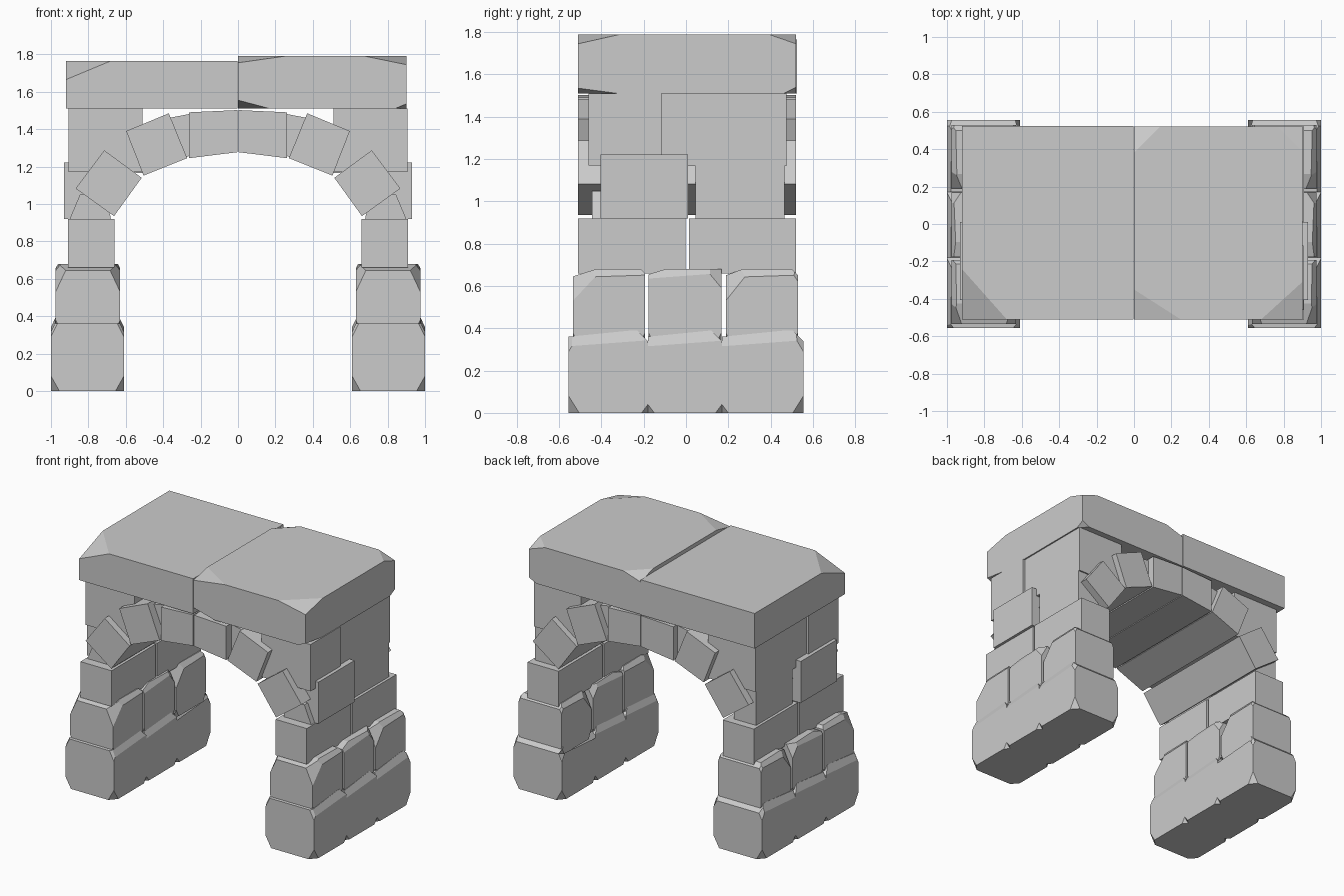
import bpy, bmesh
from mathutils import Vector

if "Cube" in bpy.data.objects:
    bpy.data.objects.remove(bpy.data.objects["Cube"])

def finish(name, bm, s=1):
    # s = -1 mirrors the part to the left side
    for v in bm.verts:
        v.co.x *= s
    bmesh.ops.recalc_face_normals(bm, faces=bm.faces[:])
    me = bpy.data.meshes.new(name)
    bm.to_mesh(me)
    bm.free()
    bpy.context.collection.objects.link(bpy.data.objects.new(name, me))

def stone(name, lo, hi, cuts=(), s=1):
    # box whose corners are sliced; cut = (corner signs, intercept lengths), length 0 = parallel to axis
    bm = bmesh.new()
    bmesh.ops.create_cube(bm, size=1)
    lo, hi = Vector(lo), Vector(hi)
    for v in bm.verts:
        v.co = Vector([(lo[i] + hi[i]) / 2 + v.co[i] * (hi[i] - lo[i]) for i in range(3)])
    for sign, cut in cuts:
        no = Vector([sign[i] / cut[i] if cut[i] else 0 for i in range(3)])
        co = Vector([hi[i] if sign[i] > 0 else lo[i] for i in range(3)])
        k = next(i for i in range(3) if cut[i])
        co[k] -= sign[k] * cut[k]
        r = bmesh.ops.bisect_plane(bm, geom=bm.verts[:] + bm.edges[:] + bm.faces[:], dist=1e-6,
                                   plane_co=co, plane_no=no, clear_outer=True)
        edges = [e for e in r['geom_cut'] if isinstance(e, bmesh.types.BMEdge)]
        if edges:
            bmesh.ops.contextual_create(bm, geom=edges)
    finish(name, bm, s)

def prism(name, pts, y0, y1, s=1):
    # x-z profile extruded along y
    bm = bmesh.new()
    f = bm.faces.new([bm.verts.new((x, y0, z)) for x, z in pts])
    r = bmesh.ops.extrude_face_region(bm, geom=[f])
    for v in r['geom']:
        if isinstance(v, bmesh.types.BMVert):
            v.co.y = y1
    finish(name, bm, s)

def both_x(cuts):
    return [((x, b, c), l) for b, c, l in cuts for x in (-1, 1)]

for s, side in ((1, "right"), (-1, "left")):
    # base course: three touching rough stones
    for i, (a, b) in enumerate(((-.555, -.18), (-.18, .17), (.17, .555))):
        end = -1 if i == 0 else 1
        cuts = [(-1, 1, (0, .3, .03)), (1, 1, (0, .05, .05))]
        cuts += [(-1, 1, (.035, 1.0, .075)), (-1, -1, (.03, .03, .04)), (1, -1, (.03, .03, .04))]
        if i != 1:
            cuts += [(end, 1, (.05, .06, .1)), (end, -1, (.045, .05, .08))]
        stone(f"base_stone_{side}_{i}", (.61, a, 0), (1, b, .39), both_x(cuts), s)

    # second course: three chipped stones
    chips = [
        [(-1, 1, (.03, 1.2, .04)), (-1, 1, (.07, .14, .15)), (-1, 1, (0, .11, .035)), (1, 1, (0, .02, .02))],
        [(-1, 1, (.025, .6, .045)), (1, 1, (.05, .075, .09)), (-1, 1, (0, .08, .025))],
        [(-1, 1, (.03, 1.2, .04)), (-1, 1, (.07, .12, .15)), (-1, 1, (0, .08, .03)), (1, 1, (.03, .04, .06)),
         (1, 1, (0, .03, .03))],
    ]
    for i, (a, b) in enumerate(((-.535, -.193), (-.177, .168), (.188, .53))):
        extra = [(-1, -1, (.03, .03, .06)), (1, -1, (.03, .03, .06))]
        stone(f"second_course_stone_{side}_{i}", (.63, a, .32), (.975, b, .68), both_x(chips[i] + extra), s)

    # third and fourth courses, spandrel blocks
    for name, lo, hi in (
        ("third_course_front", (.66, -.51, .66), (.91, -.003, .92)),
        ("third_course_back", (.66, .014, .66), (.91, .52, .92)),
        ("fourth_course_front", (.71, -.405, .92), (.93, .01, 1.222)),
        ("fourth_course_back", (.71, .045, .92), (.89, .465, 1.167)),
        ("spandrel_front", (.51, -.46, 1.17), (.905, -.115, 1.51)),
        ("spandrel_back", (.51, -.115, 1.167), (.89, .475, 1.51)),
    ):
        stone(f"{name}_{side}", lo, hi, (), s)

    # arch voussoirs, springer wedge and small filler
    prism(f"arch_stone_top_{side}", [(.003, 1.277), (.262, 1.245), (.262, 1.49), (.003, 1.502)], -.51, .52, s)
    prism(f"arch_stone_middle_{side}", [(.272, 1.245), (.505, 1.152), (.598, 1.39), (.37, 1.485)], -.51, .52, s)
    prism(f"arch_stone_low_{side}", [(.515, 1.14), (.663, .935), (.868, 1.083), (.715, 1.287)], -.51, .52, s)
    prism(f"springer_wedge_{side}", [(.68, .92), (.9, .92), (.845, 1.05), (.70, 1.05)], -.445, 0, s)
    prism(f"arch_filler_{side}", [(.25, 1.26), (.28, 1.25), (.37, 1.46), (.25, 1.483)], -.45, .47, s)

# top slabs with broken corners
stone("top_slab_left", (-.92, -.51, 1.51), (-.003, .525, 1.765), [((-1, -1, 1), (.24, .27, .1))])
stone("top_slab_right", (0, -.51, 1.51), (.9, .52, 1.79), [
    ((1, -1, 1), (.22, .2, .045)), ((-1, -1, 1), (.25, .16, .035)),
    ((-1, 1, 1), (.14, .14, .045)), ((1, 1, 1), (.13, .13, .045)),
    ((-1, -1, -1), (.17, .17, .045)), ((1, -1, -1), (.06, .19, .025)),
    ((1, 1, -1), (.06, .06, .03))])
